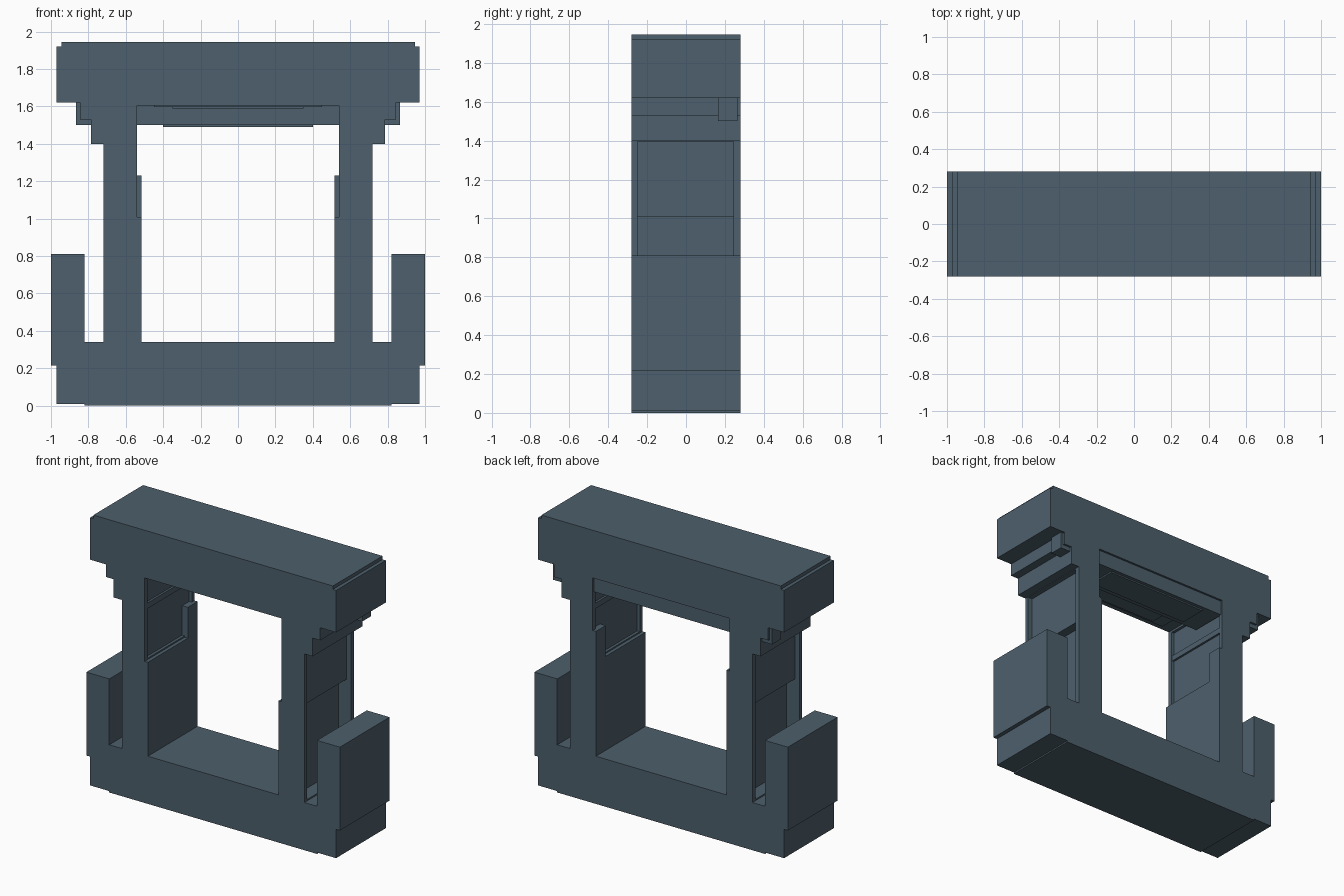
import bpy, bmesh

if "Cube" in bpy.data.objects:
    bpy.data.objects.remove(bpy.data.objects["Cube"], do_unlink=True)

slate = bpy.data.materials.new("slate_blue_grey")
slate.use_nodes = True
colour = (0.075, 0.115, 0.15, 1)
slate.diffuse_color = colour
slate.node_tree.nodes["Principled BSDF"].inputs["Base Color"].default_value = colour


def apply(ob, mod):
    bpy.context.view_layer.objects.active = ob
    bpy.ops.object.modifier_apply(modifier=mod.name)


def extrude_profile(name, points, y0, y1, mirror=True):
    """Extrude an x/z outline along y; sides lying on x = 0 stay open for mirroring."""
    bm = bmesh.new()
    front = [bm.verts.new((x, y0, z)) for x, z in points]
    back = [bm.verts.new((x, y1, z)) for x, z in points]
    bm.faces.new(front)
    bm.faces.new(back[::-1])
    for i in range(len(points)):
        j = (i + 1) % len(points)
        if points[i][0] == 0 and points[j][0] == 0:
            continue
        bm.faces.new((front[i], back[i], back[j], front[j]))
    bmesh.ops.recalc_face_normals(bm, faces=bm.faces)
    mesh = bpy.data.meshes.new(name)
    bm.to_mesh(mesh)
    bm.free()
    mesh.materials.append(slate)
    ob = bpy.data.objects.new(name, mesh)
    bpy.context.collection.objects.link(ob)
    if mirror:
        mod = ob.modifiers.new("mirror", "MIRROR")
        mod.use_clip = True
        apply(ob, mod)
    return ob


def box(name, x0, x1, y0, y1, z0, z1):
    """Block on the left side, mirrored to the right."""
    return extrude_profile(name, [(x0, z0), (x1, z0), (x1, z1), (x0, z1)], y0, y1)


def cut(target, *bounds):
    cutter = box("cutter", *bounds)
    cutter.hide_render = True
    mod = target.modifiers.new("cut", "BOOLEAN")
    mod.operation = "DIFFERENCE"
    mod.solver = "EXACT"
    mod.object = cutter
    apply(target, mod)
    bpy.data.objects.remove(cutter, do_unlink=True)


# Gate body: base, side blocks, legs, stepped brackets and head in one outline
outline = [
    (0, 0), (.82, 0), (.82, .01), (.97, .01), (.97, .215), (1, .215), (1, .81),
    (.82, .81), (.82, .34), (.72, .34), (.72, 1.4), (.785, 1.4), (.785, 1.53),
    (.845, 1.53), (.845, 1.62), (.97, 1.62), (.97, 1.92), (.945, 1.92),
    (.945, 1.945), (0, 1.945), (0, 1.605), (.54, 1.605), (.54, 1.01),
    (.515, 1.01), (.515, .34), (0, .34),
]
frame = extrude_profile("gate_frame", outline, -.28, .28)

# Recessed panels on the outside and inside of the legs
cut(frame, .62, .77, -.25, .245, .35, 1.01)
cut(frame, .685, .77, -.25, .245, 1.0, 1.395)
cut(frame, .5, .56, -.25, .25, 1.02, 1.59)

# Inner leg details
box("inner_jamb", .515, .57, .17, .28, 1.005, 1.23)
box("inner_shelf", .545, .57, -.25, .25, 1.37, 1.41)

# Small block under each bracket
box("bracket_block", .77, .865, .165, .265, 1.5, 1.63)

# Lintel set into the back of the opening, with thin ceiling plates
box("lintel", 0, .545, 0, .265, 1.5, 1.61)
box("lintel_plate", 0, .4, .04, .24, 1.49, 1.505)
box("ceiling_plate", 0, .45, -.24, -.02, 1.597, 1.61)
box("ceiling_plate_inner", 0, .35, -.22, -.04, 1.59, 1.6)
